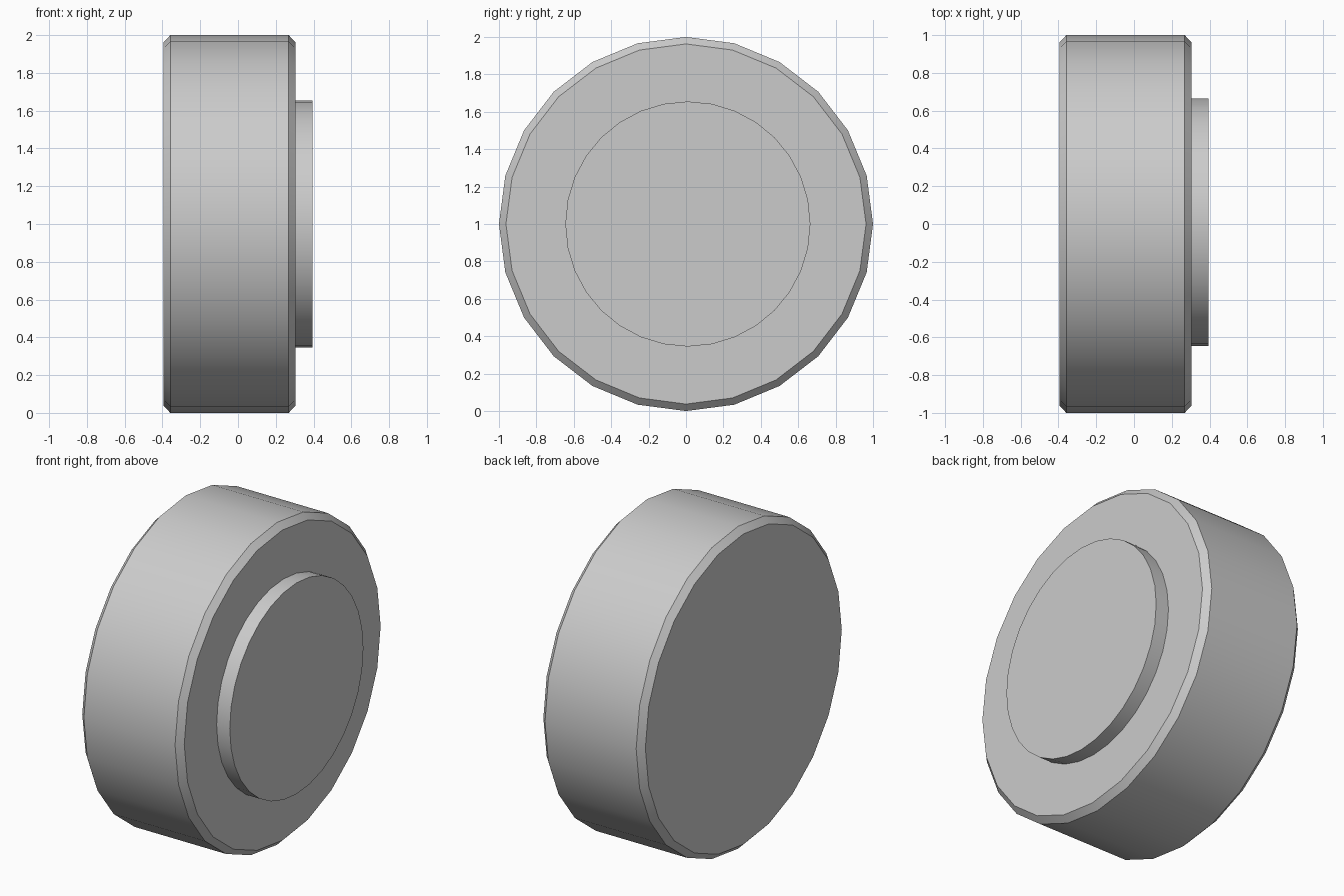
import bpy
import math

cube = bpy.data.objects.get("Cube")
if cube:
    bpy.data.objects.remove(cube, do_unlink=True)

grey = bpy.data.materials.new("light grey")
grey.use_nodes = True
COLOUR = (0.6, 0.6, 0.6, 1)
grey.diffuse_color = COLOUR
grey.node_tree.nodes["Principled BSDF"].inputs["Base Color"].default_value = COLOUR


def disc(name, sides, radius, x_min, x_max, y=0.0, bevel=0.0):
    """Cylinder lying along x, with optional chamfered rims."""
    bpy.ops.mesh.primitive_cylinder_add(
        vertices=sides, radius=radius, depth=x_max - x_min,
        location=((x_min + x_max) / 2, y, 1), rotation=(0, math.pi / 2, 0))
    ob = bpy.context.object
    ob.name = name
    ob.data.materials.append(grey)
    if bevel:
        mod = ob.modifiers.new("rim chamfer", "BEVEL")
        mod.width = bevel
        mod.segments = 1
        mod.limit_method = "ANGLE"
        mod.angle_limit = math.radians(40)
        bpy.ops.object.modifier_apply(modifier=mod.name)
    bpy.ops.object.shade_smooth_by_angle(angle=math.radians(30))
    return ob


# Main body and the raised plate on its left face
disc("wheel_body", 24, 1.0, -0.395, 0.305, bevel=0.037)
disc("hub_plate", 32, 0.655, 0.28, 0.395, y=0.01)
